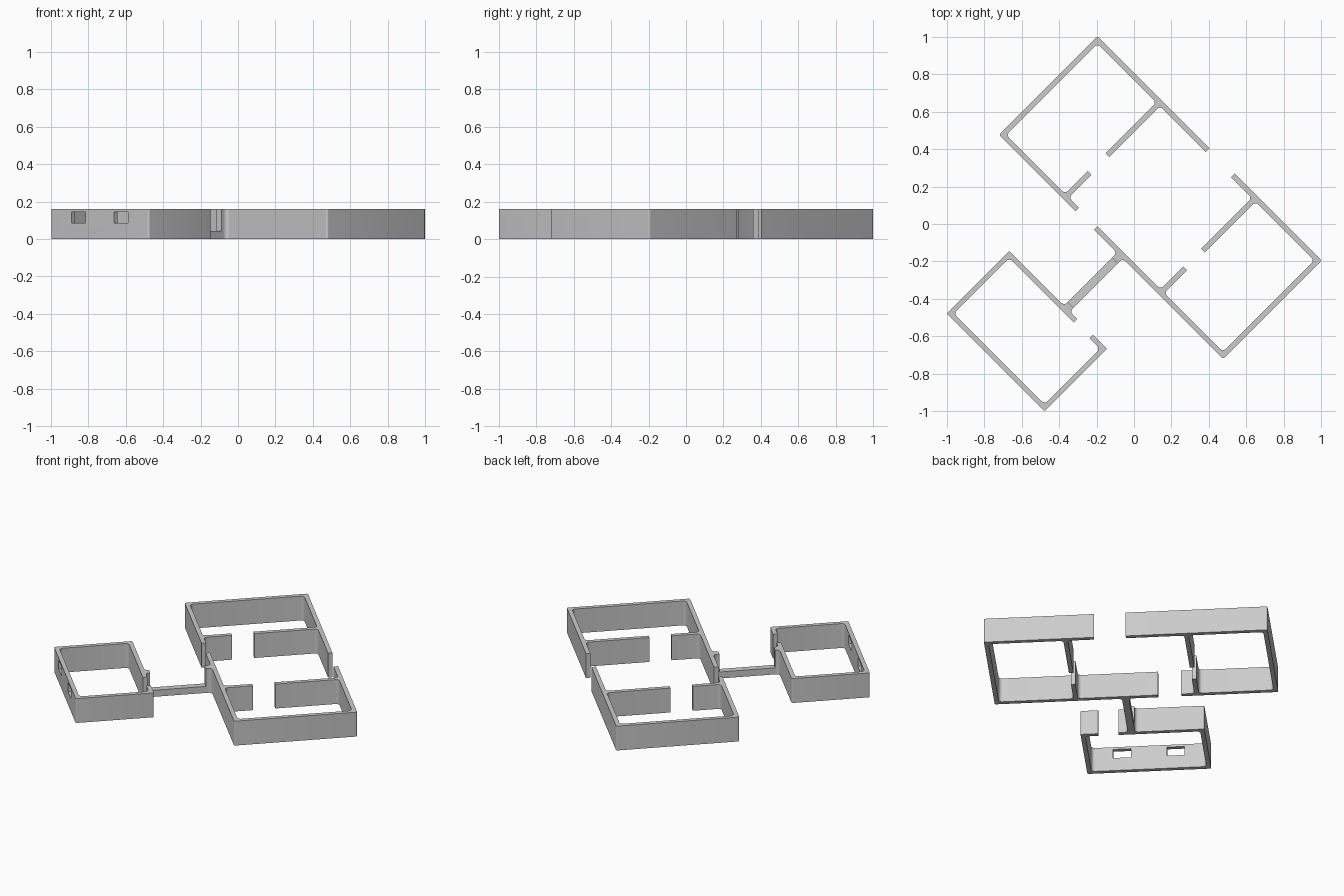
import bpy, bmesh, math
from mathutils import Vector, Matrix

if "Cube" in bpy.data.objects:
    bpy.data.objects.remove(bpy.data.objects["Cube"])

H, T = 0.16, 0.027          # wall height and thickness
RO, RI = 0.01, 0.022        # outer corner and inner fillet radii
TURN = Matrix.Rotation(math.radians(45), 4, 'Z')


def rounded(points, steps=6):
    """Closed outline; points are (u, v) or (u, v, radius)."""
    out = []
    for i, p in enumerate(points):
        c = Vector(p[:2])
        if len(p) == 2:
            out.append(c)
            continue
        r = p[2]
        d1 = (Vector(points[i - 1][:2]) - c).normalized()
        d2 = (Vector(points[(i + 1) % len(points)][:2]) - c).normalized()
        centre = c + (d1 + d2) * r          # right-angle corners
        for k in range(steps + 1):
            a = math.pi / 2 * k / steps
            out.append(centre - d2 * r * math.cos(a) - d1 * r * math.sin(a))
    return out


def extrude(name, points, z0=0.0, z1=H):
    bm = bmesh.new()
    face = bm.faces.new([bm.verts.new((p.x, p.y, z0)) for p in rounded(points)])
    res = bmesh.ops.extrude_face_region(bm, geom=[face])
    bmesh.ops.translate(bm, vec=(0, 0, z1 - z0),
                        verts=[g for g in res['geom'] if isinstance(g, bmesh.types.BMVert)])
    bmesh.ops.recalc_face_normals(bm, faces=bm.faces)
    bm.transform(TURN)
    me = bpy.data.meshes.new(name)
    bm.to_mesh(me)
    bm.free()
    ob = bpy.data.objects.new(name, me)
    bpy.context.collection.objects.link(ob)
    return ob


def box(name, u0, u1, v0, v1, z0, z1):
    return extrude(name, [(u0, v0), (u1, v0), (u1, v1), (u0, v1)], z0, z1)


def smooth(ob):
    bpy.ops.object.select_all(action='DESELECT')
    ob.select_set(True)
    bpy.context.view_layer.objects.active = ob
    bpy.ops.object.shade_smooth_by_angle(angle=math.radians(30))


U0, U1, V1 = -0.173, 0.571, 0.847       # main building extents
PA, PB = 0.361 - T / 2, 0.361 + T / 2   # partition faces
C0, C1, CV = -1.046, -0.573, 0.37       # annex extents
BV, BW = -0.066, 0.021                  # bridge centre line and half width


def hall(name, side, sw_end, ne_end, stub=()):
    a, b, w = U0 + T, U1 - T, V1 - T
    pts = [(U0, sw_end), *stub, (U0, V1, RO), (U1, V1, RO), (U1, ne_end), (b, ne_end),
           (b, PA, RI), (0.16, PA), (0.16, PB), (b, PB, RI),
           (b, w, RI), (a, w, RI),
           (a, PB, RI), (0.025, PB), (0.025, PA), (a, PA, RI), (a, sw_end)]
    smooth(extrude(name, [(p[0], p[1] * side, *p[2:]) for p in pts]))


# two facing halves of the main building; one carries the bridge stub
hall("upper_hall_walls", 1, 0.269, 0.0)
hall("lower_hall_walls", -1, -0.13, 0.19,
     [(U0, -BV - BW, RI), (U0 - 0.037, -BV - BW), (U0 - 0.037, -BV + BW), (U0, -BV + BW, RI)])

# annex room with doorway and bridge stub
i0, i1, iv = C0 + T, C1 - T, CV - T
annex = extrude("annex_walls", [
    (C1, -0.144), (C1, BV - BW, RI), (C1 + 0.027, BV - BW), (C1 + 0.027, BV + BW), (C1, BV + BW, RI),
    (C1, CV, RO), (C0, CV, RO), (C0, -CV, RO), (C1, -CV, RO), (C1, -0.264), (i1, -0.264),
    (i1, -iv, RI), (i0, -iv, RI), (i0, iv, RI), (i1, iv, RI), (i1, -0.144)])

# annex windows
for i, s in enumerate((-1, 1)):
    cut = box(f"window_cutter_{i}", C0 - 0.05, C0 + 0.05, s * 0.161 - 0.053, s * 0.161 + 0.053, 0.086, 0.145)
    cut.hide_render = True
    cut.hide_set(True)
    m = annex.modifiers.new("window", 'BOOLEAN')
    m.operation, m.solver, m.object = 'DIFFERENCE', 'EXACT', cut
smooth(annex)

# low connecting bridge
box("bridge", C1 + 0.027, U0 - 0.037, BV - BW, BV + BW, 0.0, 0.043)
